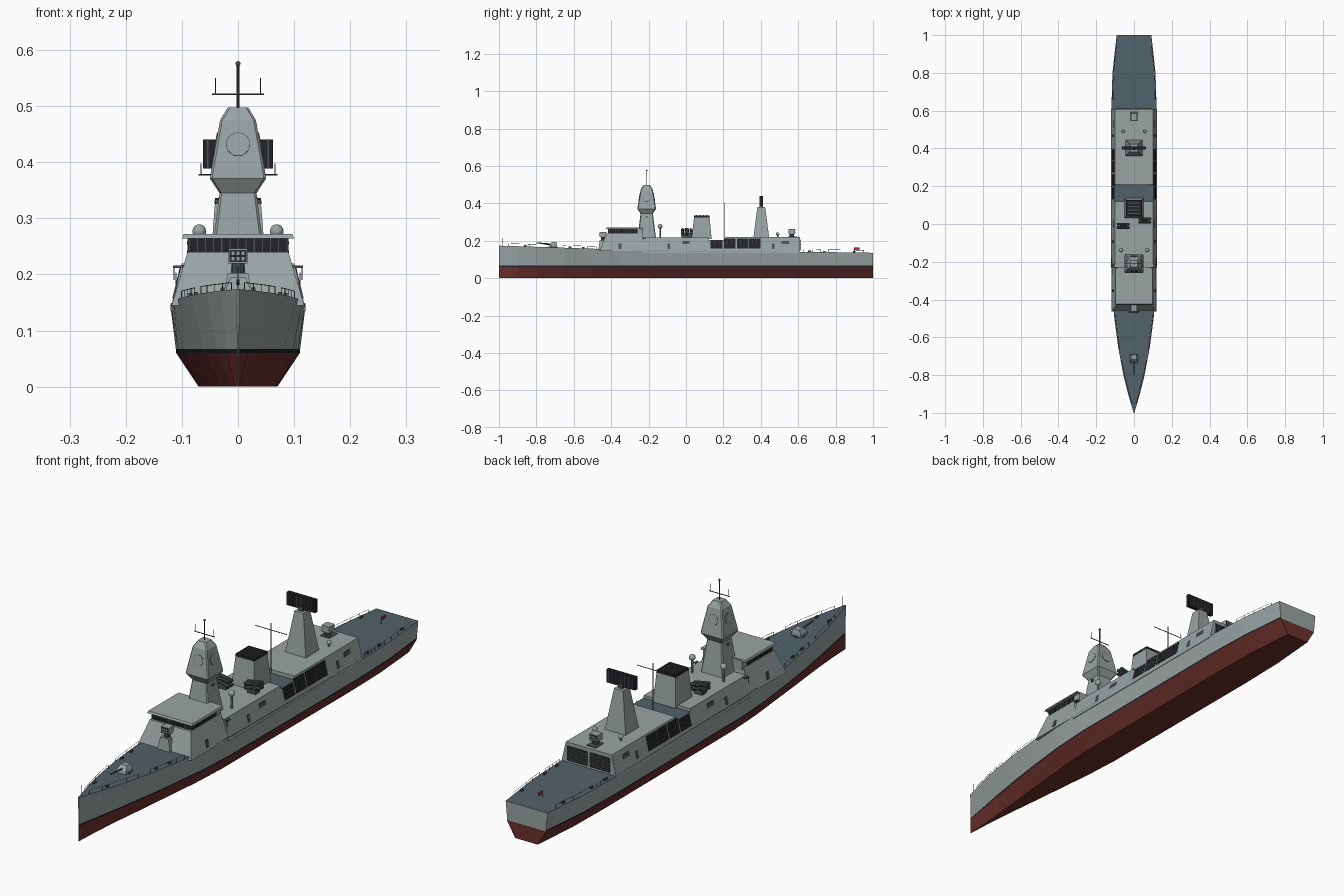
import bpy, bmesh, math
from mathutils import Vector

cube = bpy.data.objects.get("Cube")
if cube:
    bpy.data.objects.remove(cube, do_unlink=True)


def material(name, r, g, b):
    m = bpy.data.materials.new(name)
    m.use_nodes = True
    m.diffuse_color = (r, g, b, 1)
    m.node_tree.nodes["Principled BSDF"].inputs["Base Color"].default_value = (r, g, b, 1)
    return m


GREY = material("ship grey", 0.32, 0.37, 0.37)
DECK = material("deck slate", 0.085, 0.12, 0.145)
RED = material("hull red", 0.15, 0.03, 0.025)
BLACK = material("dark fittings", 0.016, 0.016, 0.022)
STEEL = material("dark steel", 0.07, 0.085, 0.09)
FLAG = material("flag red", 0.45, 0.03, 0.03)


def finish(name, bm, mats):
    bmesh.ops.recalc_face_normals(bm, faces=bm.faces)
    me = bpy.data.meshes.new(name)
    bm.to_mesh(me)
    bm.free()
    for m in mats:
        me.materials.append(m)
    ob = bpy.data.objects.new(name, me)
    bpy.context.collection.objects.link(ob)
    return ob


def loft(name, rings, *mats, rule=None):
    """Skin a list of equal-length point rings and cap both ends."""
    bm = bmesh.new()
    rows = [[bm.verts.new(p) for p in ring] for ring in rings]
    n = len(rows[0])
    for a, b in zip(rows, rows[1:]):
        for i in range(n):
            bm.faces.new((a[i], a[(i + 1) % n], b[(i + 1) % n], b[i]))
    bm.faces.new(rows[0])
    bm.faces.new(rows[-1])
    bmesh.ops.recalc_face_normals(bm, faces=bm.faces)
    if rule:
        for f in bm.faces:
            f.material_index = rule(f.calc_center_median(), f.normal)
    return finish(name, bm, mats)


def rect(hx, y0, y1, z, x=0):
    return [(x - hx, y0, z), (x + hx, y0, z), (x + hx, y1, z), (x - hx, y1, z)]


def octagon(h, y, z, c):
    k = h - c
    return [(a, y + b, z) for a, b in ((-k, -h), (k, -h), (h, -k), (h, k),
                                       (k, h), (-k, h), (-h, k), (-h, -k))]


def box(name, x, y, z, sx, sy, sz, mat):
    return loft(name, [rect(sx / 2, y - sy / 2, y + sy / 2, h, x) for h in (z - sz / 2, z + sz / 2)], mat)


def rod(name, a, b, r, mat, sides=6):
    a, b = Vector(a), Vector(b)
    q = (b - a).to_track_quat('Z', 'Y')
    ring = [q @ Vector((r * math.cos(t), r * math.sin(t), 0))
            for t in (2 * math.pi * i / sides for i in range(sides))]
    return loft(name, [[p + v for v in ring] for p in (a, b)], mat)


def ball(name, x, y, z, r, mat=GREY):
    bm = bmesh.new()
    bmesh.ops.create_uvsphere(bm, u_segments=14, v_segments=9, radius=r)
    bmesh.ops.translate(bm, verts=bm.verts, vec=(x, y, z))
    for f in bm.faces:
        f.smooth = True
    return finish(name, bm, [mat])


# Hull: station y, deck half-width, waterline half-width, keel half-width, deck height
stations = [(-1, .002, .001, .001, .174), (-.9, .031, .018, .006, .171), (-.8, .056, .036, .014, .168),
            (-.65, .084, .06, .03, .163), (-.5, .104, .08, .045, .158), (-.35, .115, .097, .06, .152),
            (-.2, .12, .106, .068, .148), (.6, .12, .11, .07, .141), (.8, .114, .104, .066, .139),
            (1, .092, .085, .05, .136)]


def section(y, d, w, k, z):
    half = [(k, 0), (w, .06), (w + (d - w) * .08, .067), (d, z)]
    return [(x, y, h) for x, h in half] + [(-x, y, h) for x, h in reversed(half)]


def hull_rule(c, n):
    if n.z > .8:
        return 2
    if n.y > .9:
        return 0
    return 1 if c.z < .058 else 3 if c.z < .068 else 0


def deck_at(y):
    for a, b in zip(stations, stations[1:]):
        if a[0] <= y <= b[0]:
            t = (y - a[0]) / (b[0] - a[0])
            return [p + (q - p) * t for p, q in zip(a, b)]


loft("hull", [section(*s) for s in stations], GREY, RED, DECK, BLACK, rule=hull_rule)
s = section(*stations[-1])
loft("transom_red_plate", [[(x, y, z) for x, _, z in (s[0], s[1], s[6], s[7])] for y in (1, 1.001)], RED)


# Deckhouses, with sides leaning inward
def side_x(z):
    return .118 - (z - .147) * .24


def top_rule(c, n):
    return 1 if n.z > .9 else 0


def house(name, y0, y1, top, *mats, lean=0.0, rule=None):
    loft(name, [rect(side_x(.135), y0, y1, .135), rect(side_x(top), y0 + lean, y1, top)], *mats, rule=rule)


loft("bridge_house", [rect(.118, -.462, -.225, .145), rect(.09, -.425, -.235, .24)], GREY)
house("midship_house", -.23, .12, .217, GREY)
house("boat_bay", .12, .21, .205, GREY, DECK, rule=top_rule)
house("hangar", .21, .61, .22, GREY)
box("wing_platform", 0, -.222, .214, .232, .018, .004, STEEL)

# Bridge windows and roof
box("bridge_windows", 0, -.338, .252, .176, .155, .026, BLACK)
box("bridge_back", 0, -.25, .25, .172, .04, .036, GREY)
loft("bridge_roof", [rect(.1, -.428, -.232, .264), rect(.097, -.424, -.234, .272)], GREY)
for i in range(13):
    box("front_mullion", -.087 + i * .0145, -.416, .252, .002, .004, .026, STEEL)
for sx in (-1, 1):
    for i in range(9):
        box("side_mullion", sx * .088, -.41 + i * .017, .252, .004, .002, .026, STEEL)


# Side panels lying on the leaning walls
def panel(name, sx, y0, y1, z0, z1, mat):
    off = .0015
    rings = [[(sx * (side_x(z) + o), y, z) for y, z in ((y0, z0), (y1, z0), (y1, z1), (y0, z1))]
             for o in (-off, off)]
    loft(name, rings, mat)


for sx in (-1, 1):
    for y0, y1 in ((.13, .195), (.202, .265), (.272, .333), (.337, .398)):
        panel("bay_opening", sx, y0, y1, .158, .203 if y0 < .2 else .213, BLACK)
        for k in (1, 2):
            y = y0 + (y1 - y0) * k / 3
            box("bay_post", sx * (side_x(.182) + .001), y, .182, .002, .002, .044, STEEL)
    for y in (-.02, .51):
        panel("side_vent", sx, y, y + .04, .183, .2, STEEL)
    for y in (-.36, -.1, .46):
        panel("side_door", sx, y, y + .014, .157, .185, STEEL)
    # Hangar door with slats
    box("hangar_door", sx * .05, .611, .177, .088, .004, .058, STEEL)
    for i in range(8):
        box("door_slat", sx * .05, .6135, .152 + i * .007, .086, .002, .002, BLACK)

# Forward mast with faceted radar head
MY = -.21
loft("mast_tower", [octagon(h, MY, z, .004) for h, z in ((.05, .21), (.033, .345), (.05, .371),
     (.048, .385), (.032, .475), (.018, .498))], GREY)
lean = .016 / .09
for dx, dy in ((1, 0), (-1, 0), (0, 1), (0, -1)):
    n = Vector((dx, dy, lean)).normalized()
    c = Vector((dx * .0397, MY + dy * .0397, .432))
    rod("radar_rim", c - n * .001, c + n * .001, .0215, STEEL, 24)
    rod("radar_disc", c, c + n * .0016, .0203, GREY, 24)
rod("mast_pole", (0, MY, .49), (0, MY, .575), .0025, STEEL)
ball("mast_light", 0, MY, .576, .0045, STEEL)
rod("mast_yard", (-.046, MY, .521), (.046, MY, .521), .0016, STEEL)
for sx in (-1, 1):
    rod("yard_aerial", (sx * .04, MY, .521), (sx * .04, MY, .55), .0008, STEEL)
    box("mast_lamp", sx * .037, MY, .33, .008, .01, .008, STEEL)

# Funnel
loft("funnel", [rect(.05, .03, .137, .21), rect(.041, .043, .126, .328)], GREY)
loft("funnel_cap", [rect(.042, .042, .127, .326), rect(.041, .043, .126, .336)], BLACK)
for i in range(4):
    box("funnel_grille", 0, .055 + i * .019, .337, .07, .005, .003, STEEL)

# Aerial pole amidships
rod("aerial_pole", (0, .207, .2), (0, .207, .405), .002, STEEL)
rod("aerial_yard", (-.07, .207, .378), (.07, .207, .378), .0014, STEEL)
for sx in (-1, 1):
    rod("aerial_whip", (sx * .066, .207, .378), (sx * .066, .207, .398), .0008, STEEL)

# Aft radar tower and antenna
loft("aft_tower", [rect(.046, .36, .445, .215), rect(.02, .382, .423, .382)], GREY)
box("radar_pivot", 0, .402, .39, .018, .018, .018, STEEL)
box("search_radar", 0, .402, .415, .125, .014, .052, BLACK)
for i in range(7):
    box("radar_rib", -.054 + i * .018, .402, .415, .002, .017, .05, STEEL)


# Point-defence launchers
def launcher(y, z, d):
    rod("launcher_post", (0, y, z), (0, y, z + .02), .012, STEEL, 10)
    box("launcher_box", 0, y, z + .03, .034, .034, .026, GREY)
    box("launcher_face", 0, y + d * .0175, z + .03, .03, .002, .022, BLACK)
    for i in range(3):
        for j in range(2):
            box("launcher_cell", (i - 1) * .009, y + d * .019, z + .025 + j * .01, .006, .002, .006, GREY)


loft("launcher_base", [rect(.029, -.468, -.42, .15), rect(.018, -.462, -.425, .203)], GREY)
launcher(-.443, .203, -1)
launcher(.565, .22, 1)

# Bow gun
rod("gun_ring", (0, -.71, .16), (0, -.71, .17), .024, STEEL, 16)
loft("gun_turret", [rect(.021, -.735, -.69, .168), rect(.02, -.732, -.69, .18), rect(.013, -.718, -.693, .195)], GREY)
rod("gun_barrel", (0, -.725, .183), (0, -.8, .189), .003, STEEL, 8)

# Domes, missile tubes and deck lockers
for sx in (-1, 1):
    rod("dome_post", (sx * .069, -.138, .21), (sx * .069, -.138, .27), .004, GREY, 8)
    ball("radome", sx * .069, -.138, .277, .0125)
    rod("small_dome_post", (sx * .057, .49, .215), (sx * .057, .49, .232), .004, GREY, 8)
    ball("small_dome", sx * .057, .49, .236, .009)
    y = -.01 if sx < 0 else .018
    box("tube_cradle", sx * .055, y + .0, .225, .036, .026, .022, STEEL)
    for i in (-1, 1):
        for j in (0, 1):
            rod("missile_tube", (sx * .024, y + i * .009, .232 + j * .016),
                (sx * .09, y + i * .009, .245 + j * .016), .0075, STEEL, 10)
    for yy in (-.86, -.62, -.55, .66, .74, .9):
        d = deck_at(yy)
        box("deck_bollard", sx * (d[1] - .013), yy, d[4] + .003, .007, .014, .008, STEEL)
    # Guard rails at bow and stern
    for y0, y1 in ((-.95, -.72), (-.66, -.48), (.63, .72), (.76, .95)):
        pts = []
        for k in range(5):
            d = deck_at(y0 + (y1 - y0) * k / 4)
            pts.append(Vector((sx * (d[1] - .005), d[0], d[4])))
        up = Vector((0, 0, .013))
        for p in pts:
            rod("rail_post", p, p + up, .0007, STEEL, 4)
        for p, q in zip(pts, pts[1:]):
            rod("rail_bar", p + up, q + up, .0007, STEEL, 4)
    # Wing platform rails
    rod("wing_rail", (sx * .114, -.23, .19), (sx * .114, -.23, .216), .001, STEEL, 4)
box("roof_hatch", 0, .57, .221, .04, .05, .004, STEEL)

# Bow and stern staffs
rod("bow_staff", (0, -.98, .17), (0, -.98, .215), .001, STEEL)
rod("stern_staff", (0, .9, .135), (0, .9, .165), .001, STEEL)
box("flag", 0, .914, .158, .001, .026, .013, FLAG)
